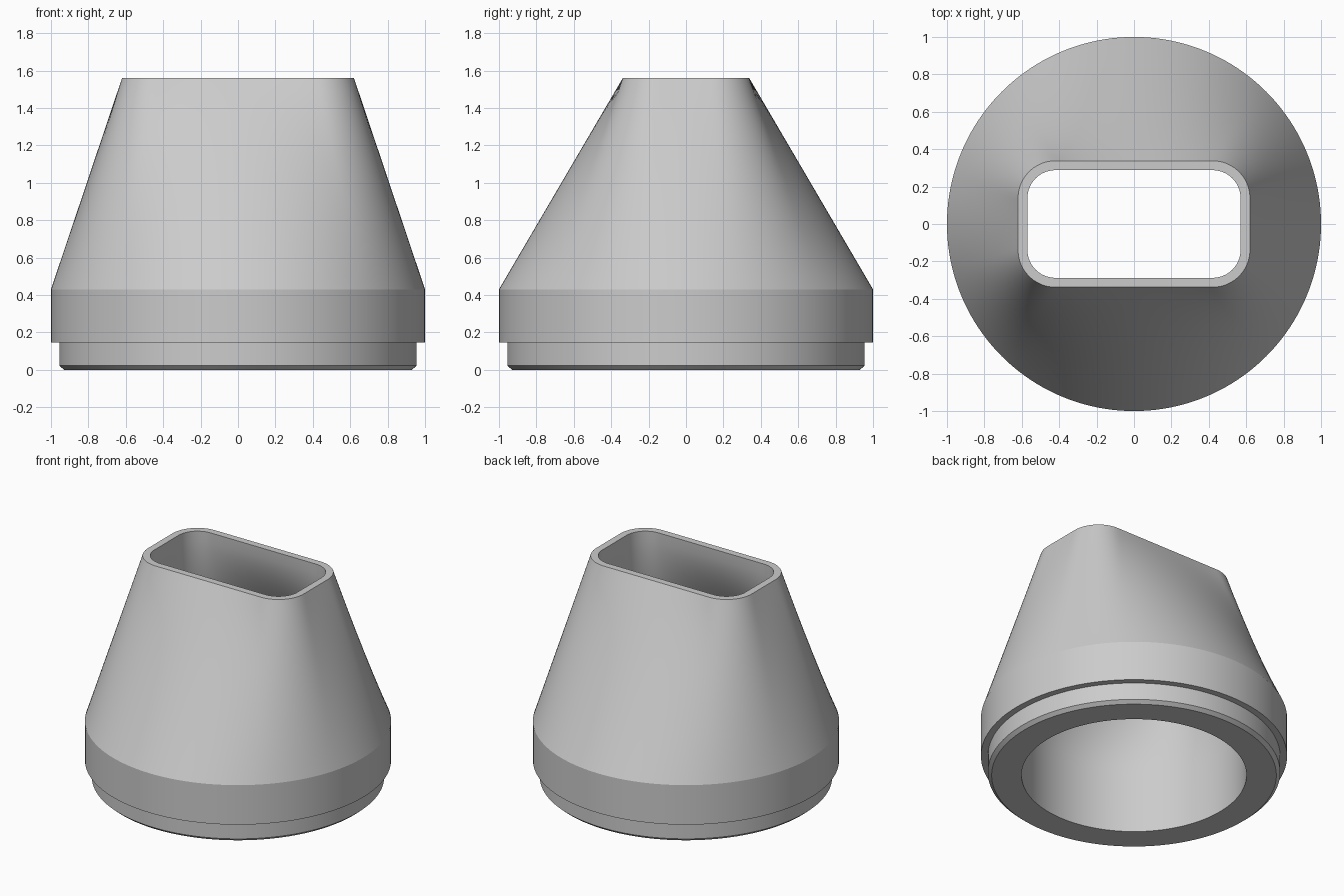
import bpy
import bmesh
from math import pi, cos, sin, radians

SEG = 160
LOFT_STEPS = 16

default_cube = bpy.data.objects.get("Cube")
if default_cube:
    bpy.data.objects.remove(default_cube, do_unlink=True)

grey = bpy.data.materials.new("plain grey")
grey.use_nodes = True
grey.diffuse_color = (0.6, 0.6, 0.6, 1)
grey.node_tree.nodes["Principled BSDF"].inputs["Base Color"].default_value = (0.6, 0.6, 0.6, 1)


def circle(radius, z):
    return [(radius * cos(2 * pi * i / SEG), radius * sin(2 * pi * i / SEG), z)
            for i in range(SEG)]


def rounded_rect(hx, hy, r, z):
    """Rounded rectangle sampled evenly by arc length, starting on +x."""
    side, arc, half_top = hy - r, r * pi / 2, hx - r
    quarter = side + arc + half_top

    def first_quadrant(s):
        if s < side:
            return hx, s
        if s < side + arc:
            a = (s - side) / r
            return hx - r + r * cos(a), hy - r + r * sin(a)
        return quarter - s, hy

    points = []
    for i in range(SEG):
        q, k = divmod(i, SEG // 4)
        s = quarter * k / (SEG // 4)
        if q % 2:
            s = quarter - s
        x, y = first_quadrant(s)
        points.append((-x if q in (1, 2) else x, -y if q in (2, 3) else y, z))
    return points


def straight(t):
    return t


def eased(t):
    return t * t * (3 - 2 * t)


def loft(a, b, blend):
    """Intermediate rings between two outlines, excluding both ends."""
    between = []
    for k in range(1, LOFT_STEPS):
        t = k / LOFT_STEPS
        w = blend(t)
        between.append([(u[0] + (v[0] - u[0]) * w, u[1] + (v[1] - u[1]) * w,
                         u[2] + (v[2] - u[2]) * t) for u, v in zip(a, b)])
    return between


# Outlines of the outer shell and the duct inside it
shoulder = circle(1.0, 0.43)
rim_outer = rounded_rect(0.62, 0.338, 0.2, 1.56)
rim_inner = rounded_rect(0.57, 0.288, 0.15, 1.56)
bore_top = circle(0.735, 0.43)

# Closed chain of rings: spigot, step, collar, tapered hood, rim, duct, bore
rings = [circle(0.93, 0), circle(0.955, 0.022), circle(0.955, 0.145),
         circle(1.0, 0.145), shoulder]
rings += loft(shoulder, rim_outer, straight) + [rim_outer, rim_inner]
rings += loft(rim_inner, bore_top, eased) + [bore_top, circle(0.735, 0)]

bm = bmesh.new()
loops = [[bm.verts.new(p) for p in ring] for ring in rings]
for low, high in zip(loops, loops[1:] + loops[:1]):
    for i in range(SEG):
        j = (i + 1) % SEG
        bm.faces.new((low[i], low[j], high[j], high[i]))
bmesh.ops.recalc_face_normals(bm, faces=bm.faces)

mesh = bpy.data.meshes.new("duct_adapter")
bm.to_mesh(mesh)
bm.free()
mesh.materials.append(grey)
adapter = bpy.data.objects.new("duct_adapter", mesh)
bpy.context.collection.objects.link(adapter)

# Smooth walls with crisp rims, step and shoulder
bpy.ops.object.select_all(action="DESELECT")
adapter.select_set(True)
bpy.context.view_layer.objects.active = adapter
bpy.ops.object.shade_smooth_by_angle(angle=radians(12))
